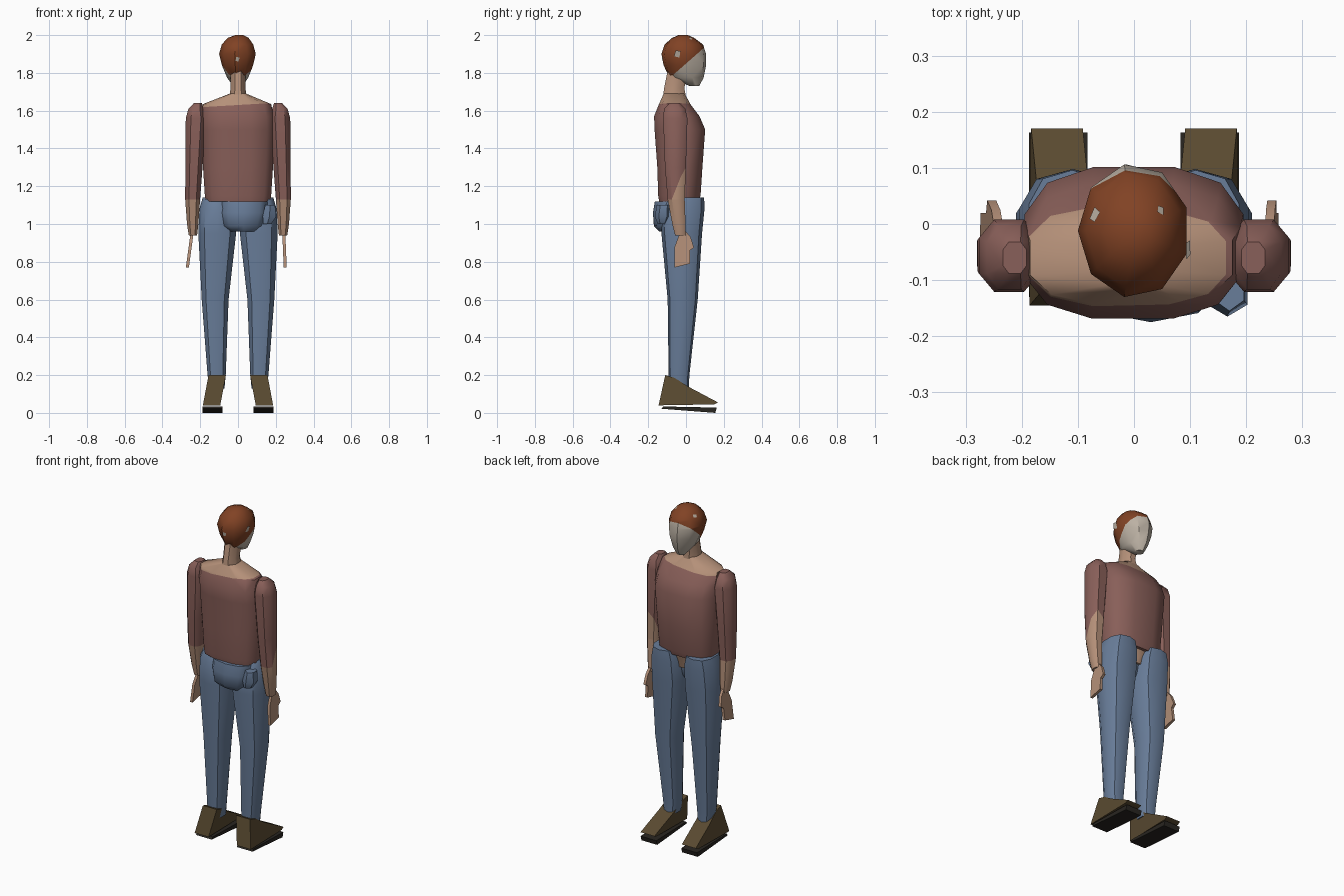
import bpy, bmesh, math
from mathutils import Vector

cube = bpy.data.objects.get("Cube")
if cube:
    bpy.data.objects.remove(cube, do_unlink=True)


def material(name, rgb):
    m = bpy.data.materials.new(name)
    m.use_nodes = True
    m.diffuse_color = (*rgb, 1)
    m.node_tree.nodes["Principled BSDF"].inputs["Base Color"].default_value = (*rgb, 1)
    return m


SHIRT = material("dusty red cloth", (0.25, 0.115, 0.10))
DENIM = material("blue denim", (0.14, 0.205, 0.32))
SKIN = material("skin", (0.46, 0.28, 0.19))
FACE = material("pale face", (0.50, 0.44, 0.37))
HAIR = material("auburn hair", (0.22, 0.055, 0.018))
SHOE = material("brown leather", (0.10, 0.068, 0.03))
SOLE = material("dark sole", (0.022, 0.019, 0.015))


def finish(name, bm, mats, angle=42):
    bmesh.ops.recalc_face_normals(bm, faces=bm.faces)
    me = bpy.data.meshes.new(name)
    for f in bm.faces:
        f.smooth = True
    bm.to_mesh(me)
    bm.free()
    for m in mats:
        me.materials.append(m)
    me.set_sharp_from_angle(angle=math.radians(angle))
    ob = bpy.data.objects.new(name, me)
    bpy.context.collection.objects.link(ob)
    return ob


def loft(name, rings, mats, n=10, power=0.8, cuts=()):
    """Rings are (z, x min, x max, y min, y max); each cut colours its far side."""
    bm = bmesh.new()
    loops = []
    for z, x0, x1, y0, y1 in rings:
        loop = []
        for i in range(n):
            a = math.tau * (i + 0.5) / n
            c, s = math.cos(a), math.sin(a)
            px = math.copysign(abs(c) ** power, c)
            py = math.copysign(abs(s) ** power, s)
            loop.append(bm.verts.new(((x0 + x1 + px * (x1 - x0)) / 2,
                                      (y0 + y1 + py * (y1 - y0)) / 2, z)))
        loops.append(loop)
    for a, b in zip(loops, loops[1:]):
        for i in range(n):
            j = (i + 1) % n
            bm.faces.new((a[i], a[j], b[j], b[i]))
    bm.faces.new(loops[0])
    bm.faces.new(loops[-1])
    for point, normal, index in cuts:
        p, d = Vector(point), Vector(normal)
        bmesh.ops.bisect_plane(bm, geom=bm.verts[:] + bm.edges[:] + bm.faces[:],
                               plane_co=p, plane_no=d)
        for f in bm.faces:
            if (f.calc_center_median() - p).dot(d) > 0:
                f.material_index = index
    return finish(name, bm, mats)


def mirrored(rings, side):
    if side > 0:
        return rings
    return [(z, -x1, -x0, y0, y1) for z, x0, x1, y0, y1 in rings]


def slab(name, profile, mat, x_top, x_bottom, half):
    """Side profile of (y, z) points given a width, leaning from x_top to x_bottom."""
    bm = bmesh.new()
    top, bottom = max(p[1] for p in profile), min(p[1] for p in profile)
    sides = []
    for w in (-half, half):
        sides.append([bm.verts.new((x_bottom + (x_top - x_bottom) * (z - bottom) / (top - bottom) + w, y, z))
                      for y, z in profile])
    a, b = sides
    bm.faces.new(a)
    bm.faces.new(b)
    for i in range(len(a)):
        j = (i + 1) % len(a)
        bm.faces.new((a[i], a[j], b[j], b[i]))
    return finish(name, bm, [mat], 30)


# Head: pale face with hair above a slanting hairline
head = loft("head", [
    (1.73, -.025, .025, .02, .07), (1.775, -.058, .058, -.09, .095),
    (1.84, -.085, .085, -.12, .108), (1.90, -.1, .1, -.132, .108),
    (1.95, -.086, .086, -.115, .092), (1.985, -.055, .06, -.075, .045),
    (2.0, -.015, .03, -.04, .01)], [FACE, HAIR], 9, 1,
    [((0, -.09, 1.77), (0, -.66, .75), 1)])


# Small pale patches showing through the hair
def patch(name, at, size):
    ok, p, normal, _ = head.closest_point_on_mesh(Vector(at))
    u = normal.orthogonal().normalized()
    v = normal.cross(u)
    bm = bmesh.new()
    corners = [bm.verts.new(p + normal * 0.002 + (u * math.cos(a) + v * math.sin(a)) * size)
               for a in (0, 1.2, 2.9, 4.4)]
    bm.faces.new(corners)
    finish(name, bm, [FACE])


patch("side_patch", (.11, -.045, 1.9), .022)
patch("back_patch", (0, -.14, 1.87), .014)
patch("crown_patch", (.055, .03, 1.99), .01)
patch("temple_patch", (-.08, .02, 1.97), .014)

loft("neck", [(1.65, -.055, .055, -.13, .01), (1.72, -.042, .042, -.12, -.005),
              (1.82, -.045, .045, -.1, .02)], [SKIN], 8, 1)

# Torso: shirt with a bare shoulder yoke
loft("torso", [
    (1.12, -.175, .175, -.145, .07), (1.15, -.18, .18, -.15, .08),
    (1.3, -.19, .19, -.155, .09), (1.5, -.2, .2, -.17, .105),
    (1.57, -.2, .195, -.172, .075), (1.635, -.19, .18, -.145, .025),
    (1.69, -.045, .045, -.12, -.005)], [SHIRT, SKIN], 12, 0.75,
    [((0, 0, 1.63), (-.06, 0, 1), 1)])

# Waist and seat
loft("waist", [(1.04, -.06, .06, -.1, .04), (1.15, -.13, .13, -.12, .06)], [SKIN], 8)
loft("seat", [(.96, -.05, .11, -.14, .0), (.99, -.085, .14, -.17, .02),
              (1.06, -.1, .16, -.175, .035), (1.12, -.09, .16, -.165, .03)], [DENIM], 10)
loft("hip_pocket", [(1.0, .13, .18, -.15, -.1), (1.04, .125, .208, -.165, -.08),
                    (1.1, .14, .2, -.155, -.08)], [DENIM], 6, 1)

# Limbs, one set for each side
LEG = [(.13, .07, .155, -.085, .015), (.2, .063, .163, -.092, .018),
       (.6, .047, .195, -.097, .062), (.95, .006, .214, -.13, .085),
       (1.08, .01, .208, -.13, .098), (1.14, .03, .19, -.1, .096)]
ARM = [(.94, .215, .262, -.06, .0), (1.0, .208, .272, -.075, .0),
       (1.13, .198, .282, -.1, -.004), (1.3, .185, .282, -.115, .003),
       (1.56, .165, .28, -.125, .012), (1.61, .178, .265, -.12, .0),
       (1.64, .19, .235, -.09, -.03)]
HAND = [(-.03, .96), (-.06, .88), (-.06, .77), (.02, .79), (.02, .86),
        (.042, .875), (.025, .93), (0, .96)]
UPPER = [(-.11, .2), (-.145, .04), (.15, .045), (.17, .055), (.01, .14), (-.06, .185)]
BOTTOM = [(-.13, .022), (.155, 0), (.163, .028), (-.12, .034)]

for side, label in ((1, "left"), (-1, "right")):
    loft(label + "_leg", mirrored(LEG, side), [DENIM], 10)
    cuts = [((0, 0, 1.13), (0, 0, -1), 1)]
    if side > 0:
        cuts.append(((0, 0, 1.33), (.25, .85, -.37), 1))
        cuts[1] = ((.28, 0, 1.32), (.3, .9, -.36), 1)
    loft(label + "_arm", mirrored(ARM, side), [SHIRT, SKIN], 8, 0.8, cuts)
    slab(label + "_hand", HAND, SKIN, side * .242, side * (.25 if side > 0 else .268), .008)
    slab(label + "_shoe", UPPER, SHOE, side * .11, side * .14, .046)
    slab(label + "_sole", BOTTOM, SOLE, side * .135, side * .135, .052)
